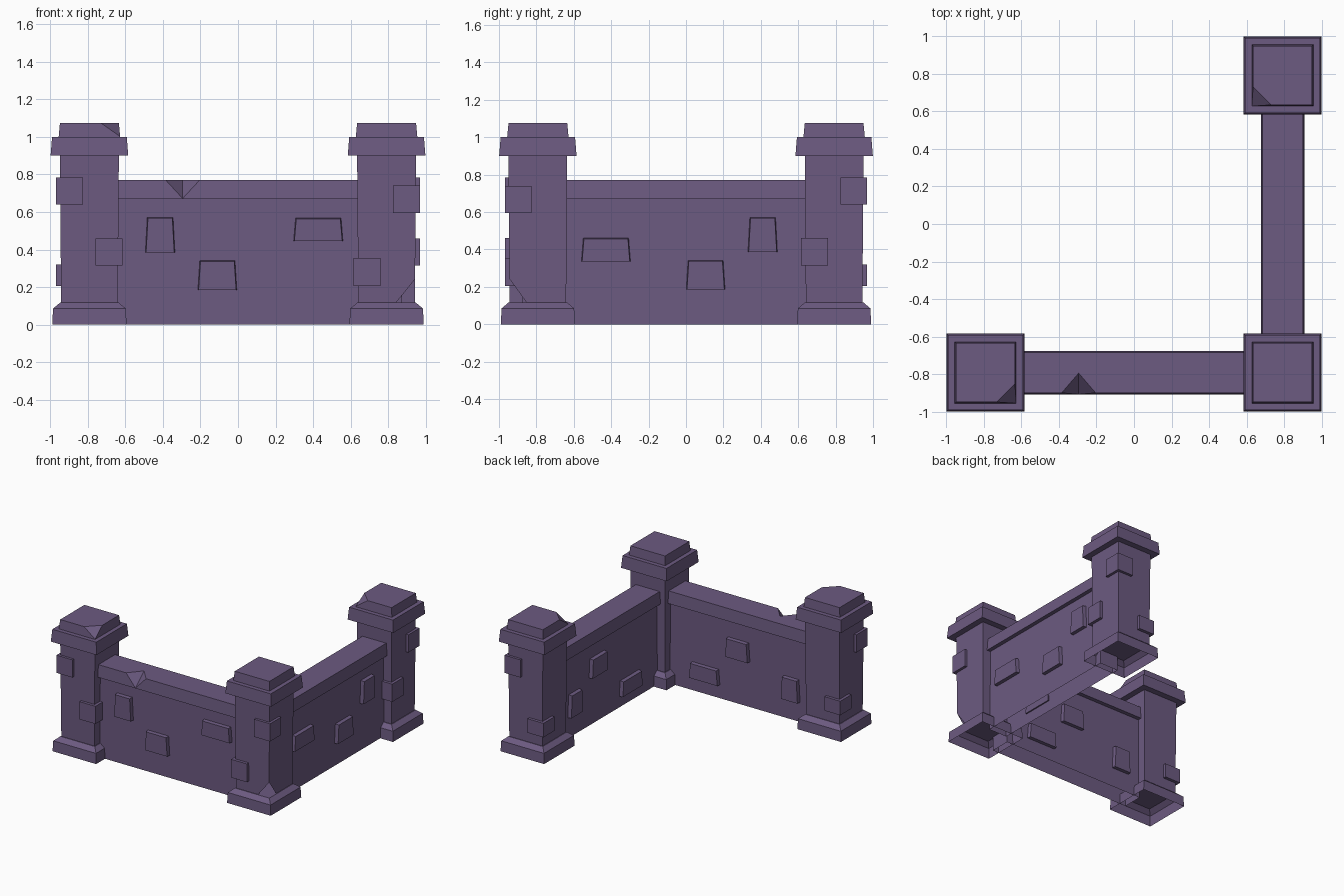
import bpy, bmesh
from mathutils import Vector, Matrix

if "Cube" in bpy.data.objects:
    bpy.data.objects.remove(bpy.data.objects["Cube"])

stone = bpy.data.materials.new("purple_stone")
stone.diffuse_color = (0.15, 0.103, 0.218, 1)
stone.use_nodes = True
stone.node_tree.nodes["Principled BSDF"].inputs["Base Color"].default_value = stone.diffuse_color
C = 0.792                                   # tower centre offset
DIAG = Matrix(((0, -1, 0, 0), (-1, 0, 0, 0), (0, 0, 1, 0), (0, 0, 0, 1)))  # front wall -> right wall


def finish(bm, name, matrix=None):
    if matrix:
        bm.transform(matrix)
    bmesh.ops.recalc_face_normals(bm, faces=bm.faces[:])
    me = bpy.data.meshes.new(name)
    bm.to_mesh(me)
    bm.free()
    me.materials.append(stone)
    ob = bpy.data.objects.new(name, me)
    bpy.context.collection.objects.link(ob)
    return ob


def loft(rings, bottom=True, top=True):
    """Stack rectangles given as (x0, x1, y0, y1, z)."""
    bm = bmesh.new()
    loops = [[bm.verts.new(p) for p in ((a, c, z), (b, c, z), (b, d, z), (a, d, z))]
             for a, b, c, d, z in rings]
    for lo, hi in zip(loops, loops[1:]):
        for i in range(4):
            j = (i + 1) % 4
            bm.faces.new((lo[i], lo[j], hi[j], hi[i]))
    if bottom:
        bm.faces.new(loops[0][::-1])
    if top:
        bm.faces.new(loops[-1])
    return bm


def square(cx, cy, h, z):
    return (cx - h, cx + h, cy - h, cy + h, z)


def chip(bm, a, b, c, centre):
    """Slice off the corner beyond the plane a-b-c and close the cut."""
    a, b, c = Vector(a), Vector(b), Vector(c)
    n = (b - a).cross(c - a)
    if n.dot(Vector(centre) - a) > 0:
        n = -n
    cut = bmesh.ops.bisect_plane(bm, geom=bm.verts[:] + bm.edges[:] + bm.faces[:], dist=1e-5,
                                 plane_co=a, plane_no=n, clear_outer=True)
    edges = [e for e in cut["geom_cut"] if isinstance(e, bmesh.types.BMEdge)]
    bmesh.ops.holes_fill(bm, edges=edges, sides=0)


# Towers: plinth, shaft, cap and crown, with chipped corners
towers = {"left": (-C, -C), "corner": (C, -C), "back": (C, C)}
crown_chips = {"left": (1, -1), "back": (-1, -1)}
for side, (x, y) in towers.items():
    finish(loft([square(x, y, 0.198, 0), square(x, y, 0.194, 0.085),
                 square(x, y, 0.156, 0.117)], bottom=False), side + "_plinth")
    bm = loft([square(x, y, 0.151, 0.117), square(x, y, 0.157, 0.9)], bottom=False, top=False)
    if side == "corner":
        e, f = x + 0.151, y - 0.151
        chip(bm, (e - 0.1, f, 0.117), (e, f + 0.09, 0.117), (e, f, 0.24), (x, y, 0.5))
    finish(bm, side + "_shaft")
    finish(loft([square(x, y, 0.207, 0.9), square(x, y, 0.199, 1.0)]), side + "_cap")
    bm = loft([square(x, y, 0.164, 1.0), square(x, y, 0.157, 1.075)], bottom=False)
    if side in crown_chips:
        sx, sy = crown_chips[side]
        chip(bm, (x + sx * 0.06, y + sy * 0.157, 1.075), (x + sx * 0.157, y + sy * 0.06, 1.075),
             (x + sx * 0.164, y + sy * 0.164, 1.002), (x, y, 1.0))
    finish(bm, side + "_crown")

# Corner stones wrapped round the shafts: tower, corner signs, bottom, top
stones = [("left", -1, -1, 0.64, 0.785), ("left", 1, -1, 0.315, 0.46), ("left", -1, 1, 0.205, 0.32),
          ("back", 1, 1, 0.64, 0.785), ("back", 1, -1, 0.315, 0.46), ("back", -1, 1, 0.205, 0.32),
          ("corner", 1, -1, 0.595, 0.74), ("corner", -1, -1, 0.205, 0.355)]
for side, sx, sy, z0, z1 in stones:
    x, y = towers[side]
    h = 0.072
    cx, cy = x + sx * 0.105, y + sy * 0.105
    finish(loft([square(cx, cy, h, z0), square(cx, cy, h, z1)]), side + "_corner_stone")

# Walls with overhanging coping; the right wall mirrors the front wall across the diagonal
HALF = 0.083
for side, mat in (("front", None), ("right", DIAG)):
    x = 0.65
    finish(loft([(-x, x, -C - HALF, -C + HALF, 0), (-x, x, -C - HALF, -C + HALF, 0.67)],
                bottom=False, top=False), side + "_wall", mat)
    coping = finish(loft([(-x, x, -C - 0.116, -C + 0.116, 0.67),
                          (-x, x, -C - 0.108, -C + 0.108, 0.77)]), side + "_coping", mat)
    if side == "front":
        # V-shaped notch broken out of the front edge
        low, high = Vector((-0.295, -0.908, 0.672)), Vector((-0.295, -0.795, 0.77))
        run = (high - low) * 0.5
        arms = [Vector((0, 0, 0)), Vector((-0.19, 0.01, 0.2)), Vector((0.19, 0.01, 0.2))]
        bm = bmesh.new()
        for end in (low - run, high + run):
            for arm in arms:
                bm.verts.new(end + arm)
        bmesh.ops.convex_hull(bm, input=bm.verts[:])
        cutter = finish(bm, "notch_cutter")
        mod = coping.modifiers.new("notch", 'BOOLEAN')
        mod.operation, mod.solver, mod.object = 'DIFFERENCE', 'EXACT', cutter
        bpy.context.view_layer.objects.active = coping
        bpy.ops.object.modifier_apply(modifier=mod.name)
        bpy.data.objects.remove(cutter)


def wall_brick(name, cx, w, z0, z1, face, mat):
    """Tapered brick; face -1 is the outside of the wall, +1 the inside."""
    inner, outer = -C + face * (HALF - 0.01), -C + face * (HALF + 0.03)
    y0, y1 = min(inner, outer), max(inner, outer)
    h, t = w / 2, w / 2 - 0.01
    bm = loft([(cx - h, cx + h, y0, y1, z0), (cx - t, cx + t, y0, y1, z1)])
    for v in bm.verts:                      # outer face slightly smaller
        if abs(v.co.y - outer) < 1e-5:
            v.co.x += 0.005 if v.co.x < cx else -0.005
            if v.co.z > z0 + 0.01:
                v.co.z -= 0.005
    finish(bm, name, mat)


# Bricks: centre along the wall, width, bottom, top, wall face
bricks = {
    "front": [(-0.415, 0.16, 0.385, 0.572, -1), (-0.11, 0.21, 0.185, 0.342, -1),
              (0.428, 0.265, 0.445, 0.568, -1), (-0.46, 0.16, 0.16, 0.345, 1),
              (0.02, 0.21, 0.37, 0.525, 1), (0.32, 0.265, 0.11, 0.235, 1)],
    "right": [(-0.41, 0.16, 0.385, 0.572, -1), (-0.105, 0.21, 0.185, 0.342, -1),
              (0.428, 0.265, 0.335, 0.462, -1), (-0.44, 0.16, 0.17, 0.355, 1),
              (-0.14, 0.21, 0.39, 0.545, 1), (0.28, 0.265, 0.09, 0.215, 1)],
}
for side, rows in bricks.items():
    for cx, w, z0, z1, face in rows:
        wall_brick(side + "_wall_brick", cx, w, z0, z1, face, DIAG if side == "right" else None)
